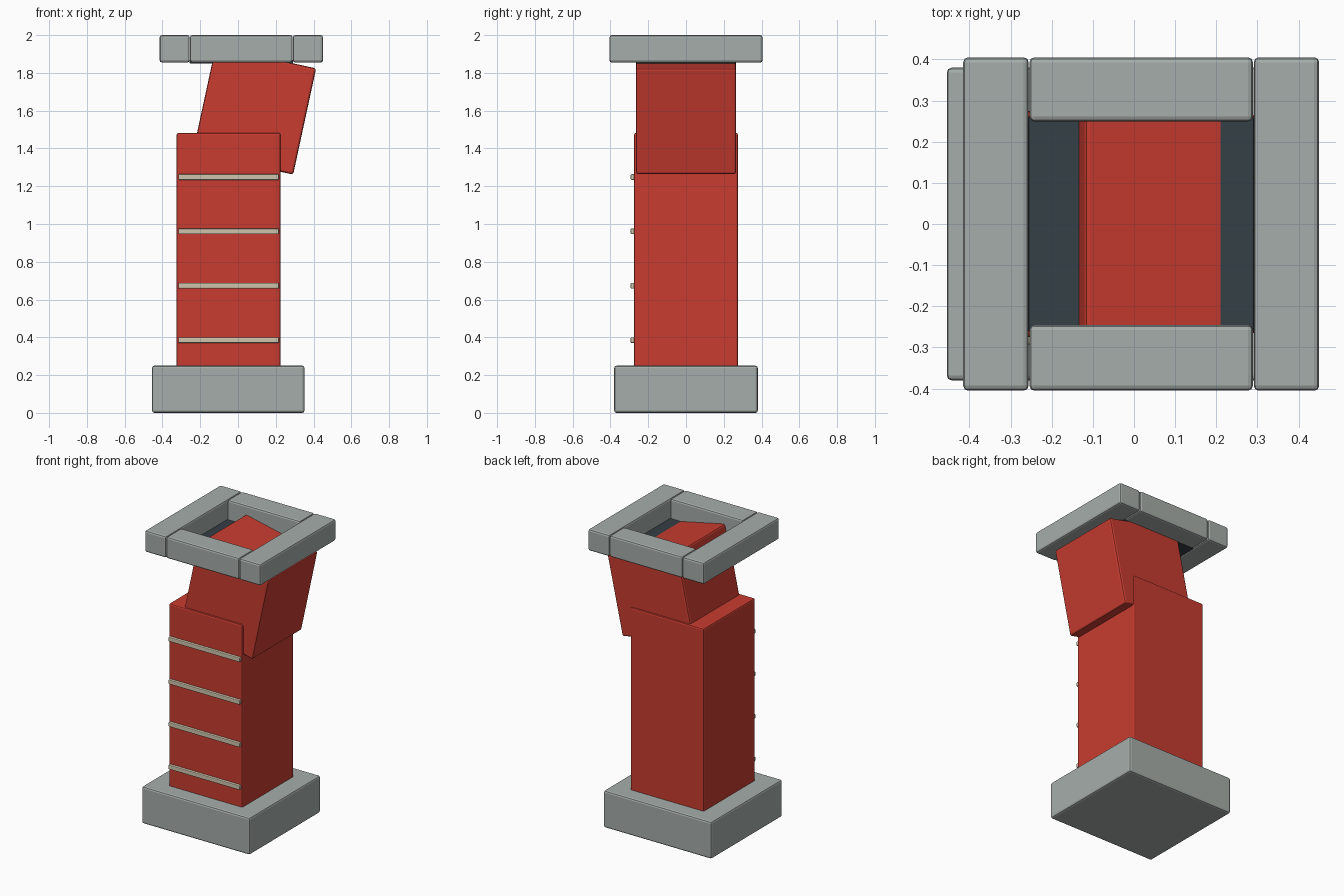
import bpy, bmesh, math

if "Cube" in bpy.data.objects:
    bpy.data.objects.remove(bpy.data.objects["Cube"])


def material(name, rgb):
    m = bpy.data.materials.new(name)
    m.diffuse_color = (*rgb, 1)
    m.use_nodes = True
    m.node_tree.nodes["Principled BSDF"].inputs["Base Color"].default_value = m.diffuse_color
    return m


RED = material("red", (0.58, 0.045, 0.03))
CREAM = material("cream", (0.62, 0.56, 0.42))
DARK = material("dark", (0.035, 0.05, 0.06))
STONE = material("stone grey", (0.38, 0.42, 0.40))


def box(name, x, y, z, mat, bevel=0.012, tilt=0.0):
    """Bevelled box from its extents, optionally tilted about its own y axis."""
    spans = (x, y, z)
    bm = bmesh.new()
    bmesh.ops.create_cube(bm, size=1)
    bmesh.ops.scale(bm, vec=[b - a for a, b in spans], verts=bm.verts)
    mesh = bpy.data.meshes.new(name)
    bm.to_mesh(mesh)
    bm.free()
    obj = bpy.data.objects.new(name, mesh)
    bpy.context.collection.objects.link(obj)
    obj.location = [(a + b) / 2 for a, b in spans]
    obj.rotation_euler.y = math.radians(tilt)
    mesh.materials.append(mat)
    mod = obj.modifiers.new("soft edges", 'BEVEL')
    mod.width = bevel
    mod.segments = 2
    return obj


# Plinth and main shaft
box("base", (-0.455, 0.352), (-0.38, 0.38), (0, 0.25), STONE)
box("shaft", (-0.325, 0.225), (-0.275, 0.275), (0.22, 1.482), RED, 0.01)

# Thin bands across the front of the shaft
for i in range(4):
    z = 0.385 + i * 0.288
    box(f"front_band_{i + 1}", (-0.316, 0.216), (-0.293, -0.265),
        (z - 0.015, z + 0.015), CREAM, 0.005)

# Tilted upper section, running up through the crown opening
box("leaning_top", (-0.185, 0.359), (-0.265, 0.265), (1.313, 1.888), RED, 0.012, 12.2)

# Dark floor inside the crown
box("crown_floor", (-0.256, 0.291), (-0.262, 0.262), (1.85, 1.868), DARK, 0.003)

# Crown frame of four bars
for name, x in (("left", (-0.415, -0.256)), ("right", (0.291, 0.45))):
    box(f"crown_bar_{name}", x, (-0.405, 0.405), (1.855, 2.0), STONE)
for name, y in (("front", (-0.405, -0.245)), ("back", (0.249, 0.405))):
    box(f"crown_bar_{name}", (-0.254, 0.289), y, (1.855, 2.0), STONE)
